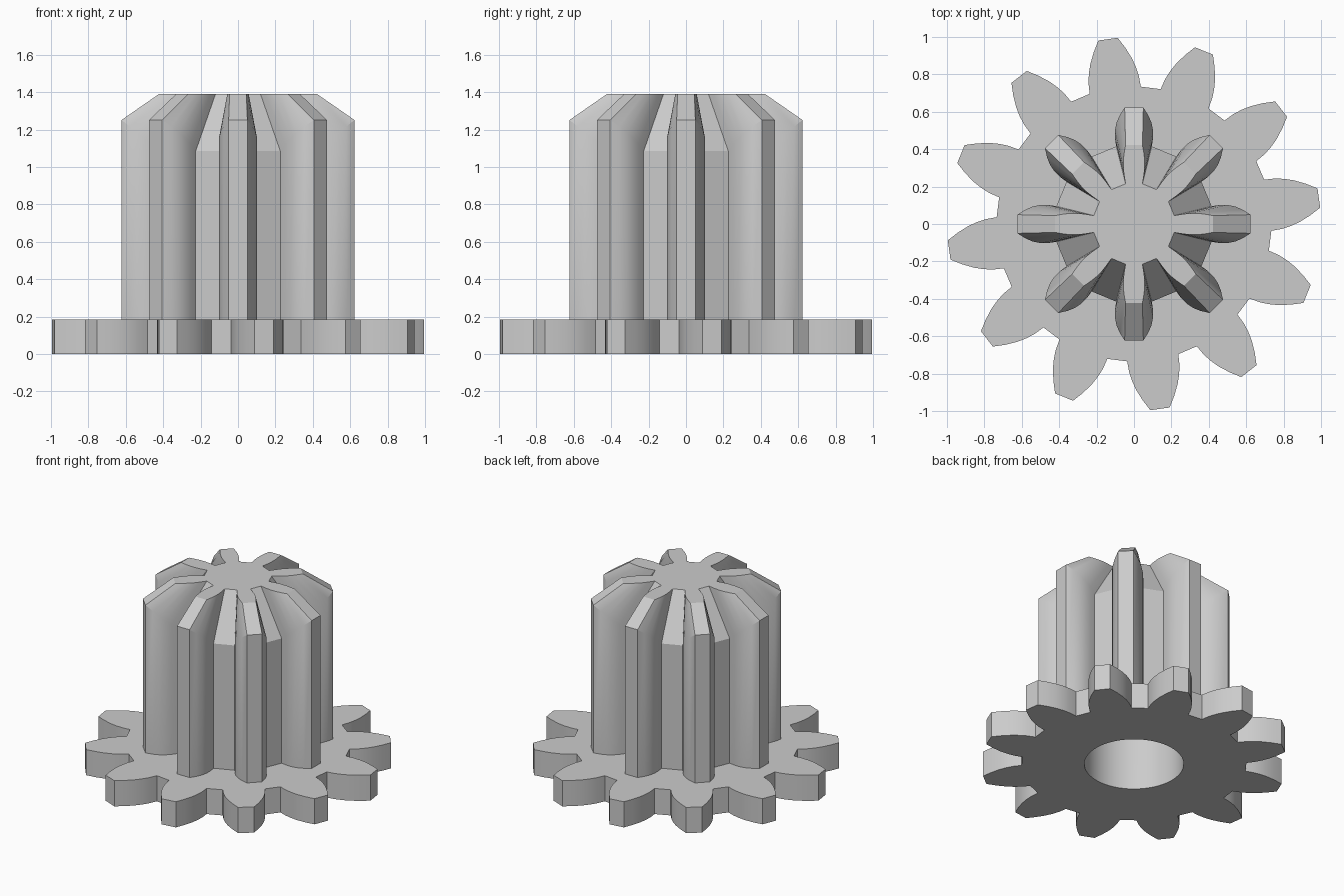
import bpy, bmesh, math

cube = bpy.data.objects.get("Cube")
if cube:
    bpy.data.objects.remove(cube, do_unlink=True)

grey = bpy.data.materials.new("light grey")
grey.use_nodes = True
grey.diffuse_color = (0.6, 0.6, 0.6, 1)
grey.node_tree.nodes["Principled BSDF"].inputs["Base Color"].default_value = (0.6, 0.6, 0.6, 1)

THICK, TOP, BORE = 0.185, 1.39, 0.325


def outline(flank, count, phase):
    """Repeat a tooth, given as (distance, half width) from root to tip, around z."""
    tooth = [(d, -w) for d, w in flank] + [(d, w) for d, w in reversed(flank)]
    ring = []
    for i in range(count):
        a = phase + math.tau * i / count
        c, s = math.cos(a), math.sin(a)
        ring += [(d * c - w * s, d * s + w * c) for d, w in tooth]
    return ring


def loft(name, rings):
    """Skin a stack of matching rings and cap both ends."""
    bm = bmesh.new()
    loops = [[bm.verts.new(p) for p in ring] for ring in rings]
    for low, high in zip(loops, loops[1:]):
        for i in range(len(low)):
            j = (i + 1) % len(low)
            bm.faces.new((low[i], low[j], high[j], high[i]))
    bm.faces.new(loops[0][::-1])
    bm.faces.new(loops[-1])
    mesh = bpy.data.meshes.new(name)
    bm.to_mesh(mesh)
    bm.free()
    mesh.materials.append(grey)
    ob = bpy.data.objects.new(name, mesh)
    bpy.context.collection.objects.link(ob)
    return ob


# Wide twelve-tooth gear at the base
wheel = [(0.722, 0.138), (0.78, 0.136), (0.83, 0.127), (0.88, 0.112), (0.94, 0.085), (0.998, 0.052)]
ring = outline(wheel, 12, math.radians(8))
base_gear = loft("base_gear", [[(x, y, z) for x, y in ring] for z in (0, THICK)])

# Tall eight-tooth pinion; its sloped shoulder moves every point inward by a fixed step
pinion = [(0.415, 0.095), (0.46, 0.102), (0.5, 0.102), (0.54, 0.094), (0.58, 0.077), (0.623, 0.05)]
crown = [(d - 0.2, 0.045 + 0.013 * math.sin(math.pi * i / 5)) for i, (d, w) in enumerate(pinion)]
ring = outline(pinion, 8, 0)
heights = [1.085 + (d - 0.415) * 0.8 for d, w in pinion]
heights = (heights + heights[::-1]) * 8
tall_pinion = loft("tall_pinion", [
    [(x, y, THICK) for x, y in ring],
    [(x, y, z) for (x, y), z in zip(ring, heights)],
    [(x, y, TOP) for x, y in outline(crown, 8, 0)],
])

# Blind bore from below
bpy.ops.mesh.primitive_cylinder_add(vertices=64, radius=BORE, depth=1.4, location=(0, 0, 0.2))
cutter = bpy.context.object
cutter.name = "bore_cutter"
cutter.data.materials.append(grey)
for ob in (base_gear, tall_pinion):
    mod = ob.modifiers.new("bore", 'BOOLEAN')
    mod.operation, mod.solver, mod.object = 'DIFFERENCE', 'EXACT', cutter
    bpy.ops.object.select_all(action='DESELECT')
    ob.select_set(True)
    bpy.context.view_layer.objects.active = ob
    bpy.ops.object.modifier_apply(modifier=mod.name)
    bpy.ops.object.shade_smooth_by_angle(angle=math.radians(25))
bpy.data.objects.remove(cutter, do_unlink=True)
